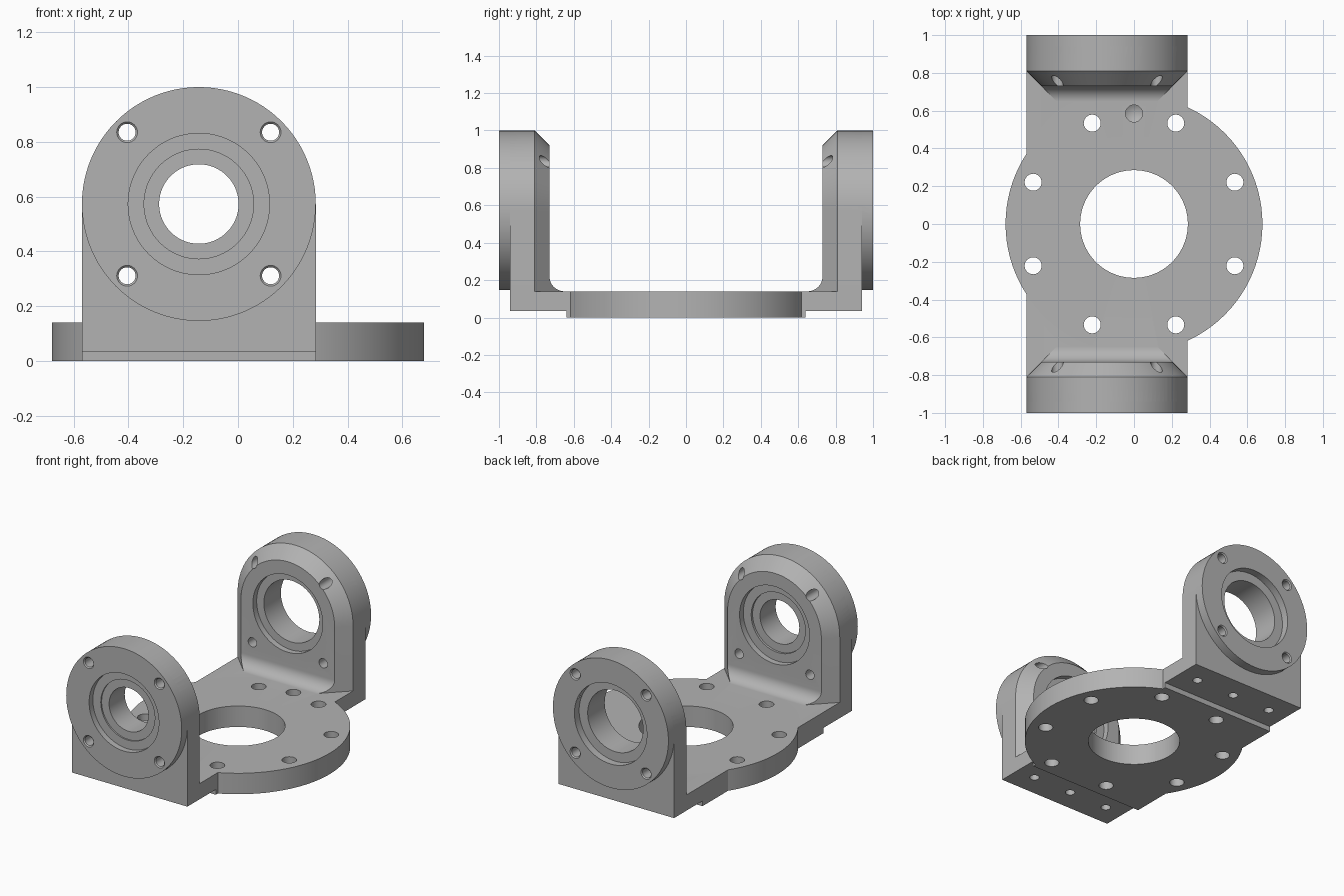
import bpy, bmesh, math
from mathutils import Vector

old = bpy.data.objects.get("Cube")
if old:
    bpy.data.objects.remove(old, do_unlink=True)

CX, CZ, R = -0.143, 0.573, 0.427      # bearing axis and arch radius
TOP, STEP = 0.14, 0.035               # plate top, underside step
SEG = 96

metal = bpy.data.materials.new("grey_metal")
metal.use_nodes = True
GREY = (0.45, 0.45, 0.45, 1)
metal.diffuse_color = GREY
metal.node_tree.nodes["Principled BSDF"].inputs["Base Color"].default_value = GREY


def finish(bm, name):
    bmesh.ops.remove_doubles(bm, verts=bm.verts, dist=1e-5)
    bmesh.ops.recalc_face_normals(bm, faces=bm.faces)
    me = bpy.data.meshes.new(name)
    bm.to_mesh(me)
    bm.free()
    me.materials.append(metal)
    ob = bpy.data.objects.new(name, me)
    bpy.context.collection.objects.link(ob)
    return ob


def loft(name, rings):
    """Closed solid through matching rings of points."""
    bm = bmesh.new()
    rows = [[bm.verts.new(p) for p in ring] for ring in rings]
    n = len(rows[0])
    for a, b in zip(rows, rows[1:]):
        for i in range(n):
            j = (i + 1) % n
            bm.faces.new((a[i], a[j], b[j], b[i]))
    bm.faces.new(rows[0])
    bm.faces.new(rows[-1])
    return finish(bm, name)


def box(name, x0, x1, y0, y1, z0, z1):
    return loft(name, [[(x0, y0, z), (x1, y0, z), (x1, y1, z), (x0, y1, z)] for z in (z0, z1)])


def lathe(name, profile, place, seg=SEG):
    """Spin (radius, height) points, then move each vertex with place."""
    bm = bmesh.new()
    vs = [bm.verts.new((r, 0, h)) for r, h in profile]
    es = [bm.edges.new(p) for p in zip(vs, vs[1:])]
    bmesh.ops.spin(bm, geom=vs + es, cent=(0, 0, 0), axis=(0, 0, 1), dvec=(0, 0, 0),
                   angle=2 * math.pi, steps=seg, use_merge=False, use_duplicate=False)
    for v in bm.verts:
        v.co = place(v.co)
    return finish(bm, name)


def rod(name, r, h0, h1, place, seg=SEG):
    return lathe(name, [(0, h0), (r, h0), (r, h1), (0, h1)], place, seg)


def upright_at(x, y):
    return lambda c: Vector((c.x + x, c.y + y, c.z))


def along_y(side, x=CX, z=CZ):
    return lambda c: Vector((c.x + x, side * c.z, c.y + z))


def boolean(target, other, op):
    other.hide_render = True
    m = target.modifiers.new(op.lower(), 'BOOLEAN')
    m.operation, m.solver, m.object = op, 'EXACT', other
    bpy.context.view_layer.objects.active = target
    bpy.ops.object.modifier_apply(modifier=m.name)
    bpy.data.objects.remove(other, do_unlink=True)


def arch(y, inset):
    r = R - inset
    pts = [(CX + r * math.cos(a), y, CZ + r * math.sin(a))
           for a in (math.pi * i / (SEG // 2) for i in range(SEG // 2 + 1))]
    return pts + [(CX - r, y, 0.1), (CX + r, y, 0.1)]


# Base: round plate joined with the rectangular bar
frame = rod("yoke_frame", 0.68, 0, TOP, upright_at(0, 0))
boolean(frame, box("bar", CX - R, CX + R, -0.94, 0.94, 0, TOP), 'UNION')

for side in (-1, 1):
    # Arched bracket with chamfered inner rim and a fillet at the foot
    bracket = loft("bracket", [arch(side * 0.64, 0.17), arch(side * 0.81, 0), arch(side * 0.94, 0)])
    fillet = [(0.65 + 0.08 * math.sin(a), 0.22 - 0.08 * math.cos(a))
              for a in (math.pi / 2 * i / 12 for i in range(13))]
    outline = [(0.65, 0.05)] + fillet + [(0.73, 1.1), (1.1, 1.1), (1.1, 0.05)]
    shape = loft("foot_shape", [[(x, side * y, z) for y, z in outline] for x in (-0.8, 0.5)])
    boolean(bracket, shape, 'INTERSECT')
    boolean(frame, bracket, 'UNION')
    boolean(frame, rod("flange", R, 0.94, 1, along_y(side)), 'UNION')

    # Stepped bearing bore
    if side < 0:
        bore = [(0, 0.69), (0.258, 0.69), (0.258, 0.77), (0.2, 0.77), (0.2, 0.785), (0.145, 0.785),
                (0.145, 0.95), (0.2, 0.95), (0.2, 0.96), (0.258, 0.96), (0.258, 1.1), (0, 1.1)]
    else:
        bore = [(0, 0.69), (0.258, 0.69), (0.258, 0.77), (0.205, 0.77),
                (0.205, 0.95), (0.268, 0.95), (0.268, 1.1), (0, 1.1)]
    boolean(frame, lathe("bore", bore, along_y(side)), 'DIFFERENCE')

    # Flange bolt holes
    bolt = [(0, 0.6), (0.031, 0.6), (0.031, 0.993), (0.038, 1), (0.038, 1.1), (0, 1.1)]
    for dx in (-0.262, 0.262):
        for dz in (-0.262, 0.262):
            boolean(frame, lathe("bolt", bolt, along_y(side, CX + dx, CZ + dz), 32), 'DIFFERENCE')

    # Underside step and its screw holes
    y0, y1 = sorted((side * 0.64, side * 1.1))
    boolean(frame, box("step", -1, 1, y0, y1, -0.1, STEP), 'DIFFERENCE')
    for dx in (-0.29, 0, 0.29):
        boolean(frame, rod("screw", 0.03, -0.1, 0.16, upright_at(CX + dx, side * 0.79), 32), 'DIFFERENCE')

# Plate holes
boolean(frame, rod("centre_hole", 0.285, -0.1, 0.3, upright_at(0, 0)), 'DIFFERENCE')
for i in range(8):
    a = math.radians(22.5 + 45 * i)
    boolean(frame, rod("plate_hole", 0.045, -0.1, 0.3,
                       upright_at(0.578 * math.cos(a), 0.578 * math.sin(a)), 32), 'DIFFERENCE')
pin = [(0, 0.035), (0.045, 0.06), (0.045, 0.3), (0, 0.3)]
boolean(frame, lathe("pin_hole", pin, upright_at(0, 0.585), 32), 'DIFFERENCE')

# Smooth curved walls, crisp edges
bpy.ops.object.select_all(action='DESELECT')
frame.select_set(True)
bpy.context.view_layer.objects.active = frame
bpy.ops.object.shade_smooth_by_angle(angle=math.radians(25))
